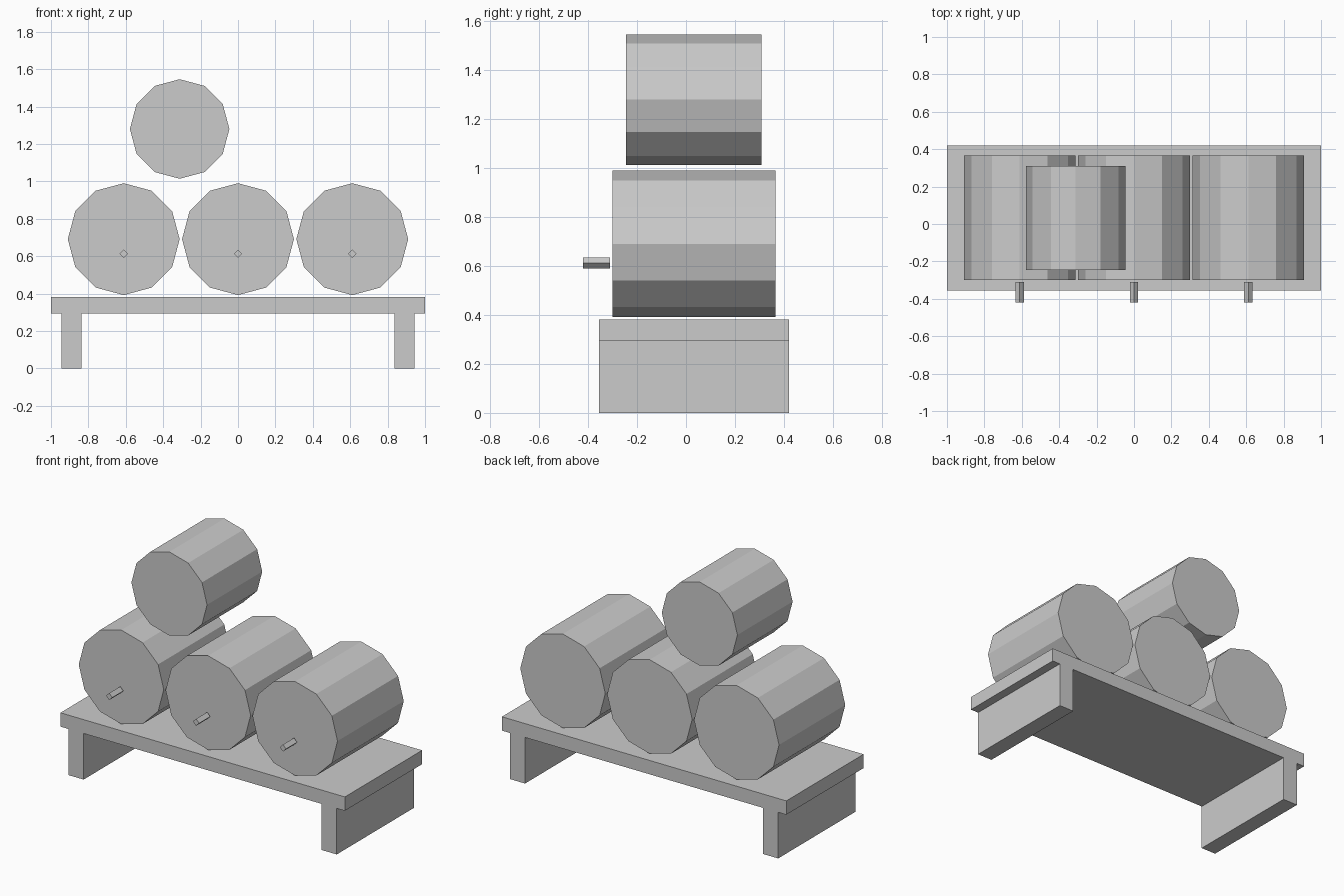
import bpy, bmesh, math
from mathutils import Matrix

if "Cube" in bpy.data.objects:
    bpy.data.objects.remove(bpy.data.objects["Cube"])

grey = bpy.data.materials.new("plain grey")
grey.diffuse_color = (0.6, 0.6, 0.6, 1)
grey.use_nodes = True
grey.node_tree.nodes["Principled BSDF"].inputs["Base Color"].default_value = grey.diffuse_color


def finish(name, bm):
    mesh = bpy.data.meshes.new(name)
    bm.to_mesh(mesh)
    bm.free()
    mesh.materials.append(grey)
    obj = bpy.data.objects.new(name, mesh)
    bpy.context.collection.objects.link(obj)


def box(name, x0, x1, y0, y1, z0, z1):
    bm = bmesh.new()
    centre = Matrix.Translation(((x0 + x1) / 2, (y0 + y1) / 2, (z0 + z1) / 2))
    size = Matrix.Diagonal((x1 - x0, y1 - y0, z1 - z0, 1))
    bmesh.ops.create_cube(bm, size=1, matrix=centre @ size)
    finish(name, bm)


def cylinder(name, x, z, y0, y1, radius, sides):
    # lying along y, with a corner pointing straight up
    bm = bmesh.new()
    m = Matrix.Translation((x, (y0 + y1) / 2, z)) @ Matrix.Rotation(math.pi / 2, 4, 'X')
    bmesh.ops.create_cone(bm, cap_ends=True, segments=sides, radius1=radius,
                          radius2=radius, depth=y1 - y0, matrix=m)
    finish(name, bm)


# Stand: shelf and two slab legs
Y0, Y1 = -0.355, 0.421
box("shelf", -1, 1, Y0, Y1, 0.293, 0.381)
box("left_leg", -0.943, -0.837, Y0, Y1, 0, 0.293)
box("right_leg", 0.837, 0.943, Y0, Y1, 0, 0.293)

# Row of barrels, each with a tap in front
for side, x in (("left", -0.611), ("middle", 0), ("right", 0.611)):
    cylinder(side + "_barrel", x, 0.691, -0.3, 0.365, 0.299, 12)
    cylinder(side + "_tap", x, 0.613, -0.421, -0.31, 0.022, 4)

# Smaller barrel on top
cylinder("top_barrel", -0.312, 1.28, -0.245, 0.309, 0.266, 12)
